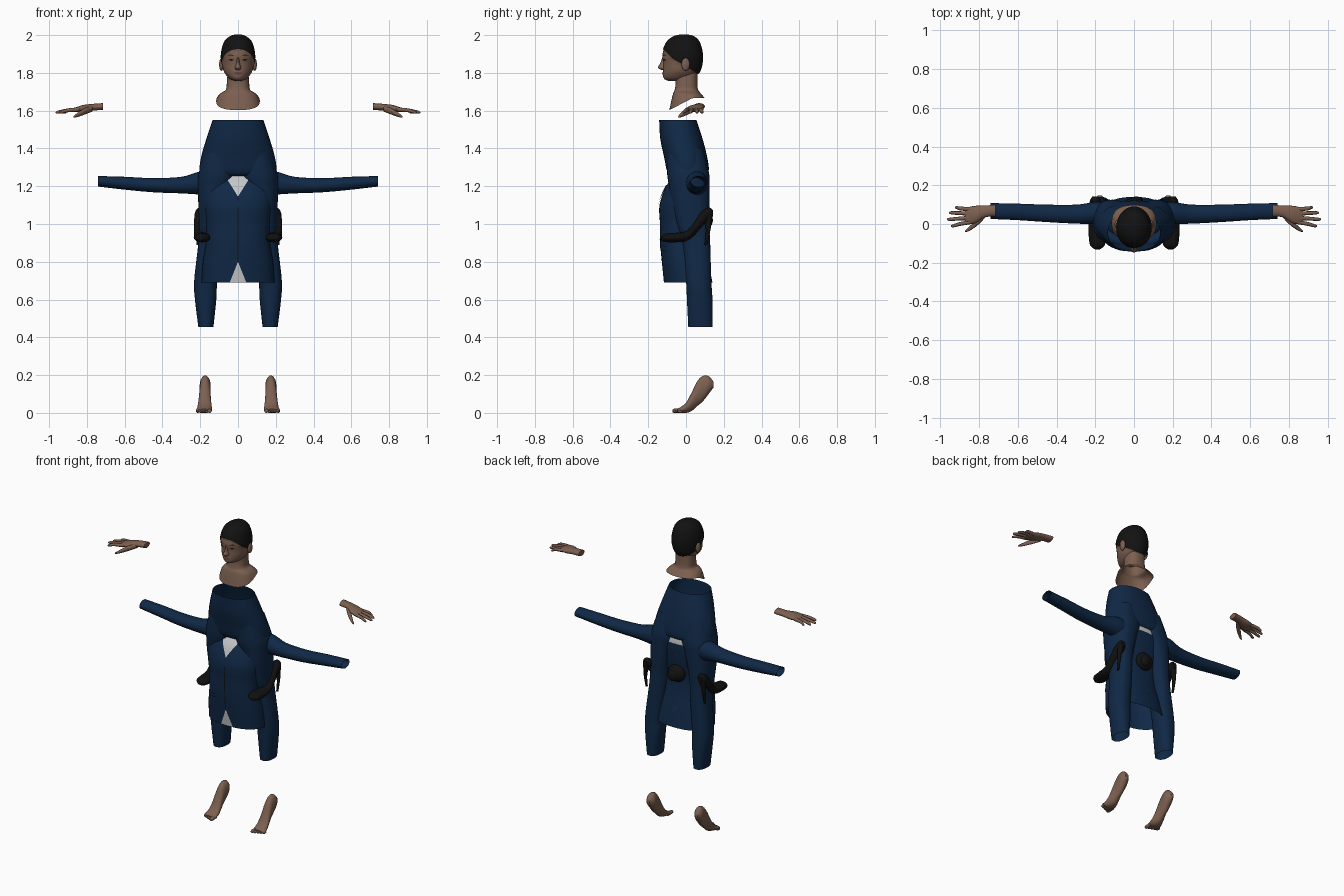
import bpy, bmesh, math
from mathutils import Vector
from mathutils.bvhtree import BVHTree

if "Cube" in bpy.data.objects:
    bpy.data.objects.remove(bpy.data.objects["Cube"])


def material(name, *rgb):
    m = bpy.data.materials.new(name)
    m.use_nodes = True
    m.diffuse_color = (*rgb, 1)
    m.node_tree.nodes["Principled BSDF"].inputs["Base Color"].default_value = (*rgb, 1)
    return m


NAVY = material("navy cloth", .005, .021, .06)
SKIN = material("skin", .2, .115, .08)
HAIR = material("black hair", .006, .006, .006)
SHOE = material("black leather", .005, .005, .005)
SHIRT = material("pale shirt", .55, .56, .57)
LIPS = material("lips", .14, .06, .05)
DARK = material("dark eyes", .01, .008, .007)


def finish(name, bm, mat, mirror=False):
    bmesh.ops.recalc_face_normals(bm, faces=bm.faces)
    me = bpy.data.meshes.new(name)
    bm.to_mesh(me)
    bm.free()
    me.materials.append(mat)
    ob = bpy.data.objects.new(name, me)
    bpy.context.collection.objects.link(ob)
    bpy.ops.object.select_all(action="DESELECT")
    ob.select_set(True)
    bpy.context.view_layer.objects.active = ob
    bpy.ops.object.shade_smooth_by_angle(angle=math.radians(45))
    if mirror:
        mod = ob.modifiers.new("Mirror", "MIRROR")
        mod.use_mirror_merge = False
    return ob


def spline(rows, steps):
    """Smooth rows of numbers with a Catmull-Rom curve."""
    out = []
    for i in range(len(rows) - 1):
        four = [rows[max(0, min(len(rows) - 1, i + k))] for k in (-1, 0, 1, 2)]
        for s in range(steps):
            t = s / steps
            out.append([b + (c - a) * t / 2 + (a - 2.5 * b + 2 * c - d / 2) * t * t
                        + (1.5 * (b - c) + (d - a) / 2) * t ** 3
                        for a, b, c, d in zip(*four)])
    return out + [list(rows[-1])]


def loft(name, axis, rows, mat, mirror=False, caps=True, power=2, sides=32, steps=5, tweak=None):
    """Skin over oval sections: position on the axis, then the extents across it."""
    bm = bmesh.new()
    rings = []
    for t, a0, a1, b0, b1 in spline(rows, steps):
        ring = []
        for i in range(sides):
            w = 2 * math.pi * i / sides
            u, v = (math.copysign(abs(f(w)) ** (2 / power), f(w)) for f in (math.cos, math.sin))
            a, b = (a0 + a1 + (a1 - a0) * u) / 2, (b0 + b1 + (b1 - b0) * v) / 2
            p = Vector({"x": (t, a, b), "y": (a, t, b), "z": (a, b, t)}[axis])
            ring.append(bm.verts.new(tweak(p) if tweak else p))
        rings.append(ring)
    for r, q in zip(rings, rings[1:]):
        for i in range(sides):
            j = (i + 1) % sides
            bm.faces.new((r[i], r[j], q[j], q[i]))
    if caps:
        bm.faces.new(rings[0])
        bm.faces.new(rings[-1])
    return finish(name, bm, mat, mirror)


def body(name, rows, mat, **kw):
    """Symmetric upright loft: height, half width, front, back."""
    return loft(name, "z", [(z, -w, w, f, b) for z, w, f, b in rows], mat, **kw)


def digit(name, axis, points, mat):
    """Round tapered finger or toe: centre points with radii."""
    k = "xyz".index(axis)
    rows = []
    for *p, r in points:
        t = p.pop(k)
        rows.append((t, p[0] - r, p[0] + r, p[1] - r, p[1] + r))
    return loft(name, axis, rows, mat, mirror=True, sides=12, steps=3)


def ball(name, centre, size, mat, mirror=False):
    bm = bmesh.new()
    bmesh.ops.create_uvsphere(bm, u_segments=24, v_segments=14, radius=1)
    for v in bm.verts:
        v.co = Vector(centre) + Vector(a * b for a, b in zip(v.co, size))
    return finish(name, bm, mat, mirror)


def recolour(ob, cuts, rule, mat, puff=0):
    """Cut along planes, then colour the faces that satisfy the rule."""
    bm = bmesh.new()
    bm.from_mesh(ob.data)
    for point, normal in cuts:
        bmesh.ops.bisect_plane(bm, geom=bm.verts[:] + bm.edges[:] + bm.faces[:],
                               plane_co=point, plane_no=normal)
    ob.data.materials.append(mat)
    chosen = [f for f in bm.faces if rule(f.calc_center_median())]
    for f in chosen:
        f.material_index = len(ob.data.materials) - 1
    bm.normal_update()
    for v in {v for f in chosen for v in f.verts}:
        v.co += v.normal * puff
    bm.to_mesh(ob.data)
    bm.free()


def plate(name, target, outline, mat, lift=.003):
    """Thin patch laid on the front of a target, mirrored."""
    bm = bmesh.new()
    bm.from_mesh(target.data)
    tree = BVHTree.FromBMesh(bm)
    bm.free()
    bm = bmesh.new()
    bm.faces.new([bm.verts.new((x, -1, z)) for x, z in outline])
    bmesh.ops.subdivide_edges(bm, edges=bm.edges[:], cuts=4, use_grid_fill=True)
    bmesh.ops.triangulate(bm, faces=bm.faces[:])
    for v in bm.verts:
        hit = tree.ray_cast(v.co, Vector((0, 1, 0)))[0]
        v.co.y = (hit.y if hit else -.1) - lift
    return finish(name, bm, mat, True)


# Head, with the hair cut into it
head = body("head", [(2, .012, -.025, .005), (1.99, .042, -.065, .042), (1.96, .072, -.102, .07),
                     (1.9, .087, -.124, .086), (1.85, .084, -.12, .084), (1.81, .076, -.121, .072),
                     (1.782, .058, -.121, .05), (1.766, .04, -.113, .03), (1.757, .015, -.09, 0)],
            SKIN, steps=6)
recolour(head, [((0, -.118, 1.925), (0, 1, 1)), ((0, -.05, 1.865), (0, .62, 1))],
         lambda c: c.z > max(1.925 - (c.y + .118), 1.865 - .62 * (c.y + .05)), HAIR, .004)
ball("ears", (.088, -.002, 1.845), (.012, .022, .034), SKIN, True)
body("nose", [(1.885, .007, -.124, -.09), (1.85, .01, -.137, -.09), (1.828, .017, -.148, -.09),
              (1.815, .011, -.13, -.09)], SKIN, sides=16)
plate("eyes", head, [(.02, 1.868), (.035, 1.875), (.052, 1.87), (.035, 1.863)], DARK)
plate("eyebrows", head, [(.016, 1.888), (.04, 1.898), (.058, 1.89), (.04, 1.892)], HAIR)
plate("lips", head, [(0, 1.804), (.01, 1.806), (.026, 1.798), (.012, 1.79), (0, 1.789)], LIPS)


# Neck with an uneven lower edge, low at the front
def drop(p):
    if p.z < 1.69:
        p.z = 1.69 + (p.z - 1.69) * max(.3, min(1.15, .55 - p.y * 7))
    return p


body("neck", [(1.81, .055, -.06, .062), (1.75, .059, -.055, .06), (1.71, .065, -.06, .064),
              (1.685, .098, -.07, .08), (1.615, .116, -.088, .098)], SKIN,
     caps=False, power=2.5, tweak=drop)

# Trousers: open waist and two legs
body("trouser_hips", [(1.55, .135, -.142, .055), (1.45, .168, -.136, .088), (1.35, .196, -.115, .113),
                      (1.28, .2, -.1, .12), (1.255, .15, -.075, .095), (1.25, .04, -.02, .03)],
     NAVY, caps=False, power=2.2)
loft("trouser_legs", "z", [(1.4, .02, .17, -.1, .09), (1.27, .005, .208, -.1, .122),
                           (1.2, .03, .212, -.09, .125), (1.1, .06, .21, -.075, .125),
                           (1, .08, .207, -.05, .123), (.9, .09, .21, -.02, .128),
                           (.7, .11, .232, 0, .134), (.6, .115, .228, .005, .14),
                           (.455, .13, .21, .012, .14)], NAVY, mirror=True, caps=False, power=2.3)

# Jacket with the shirt showing at the collar and the hem
jacket = body("jacket", [(1.29, .08, -.03, .085), (1.26, .15, -.06, .105), (1.2, .18, -.105, .11),
                         (1.1, .18, -.14, .1), (1, .168, -.138, .085), (.9, .17, -.137, .095),
                         (.8, .186, -.128, .118), (.69, .194, -.117, .14)],
              NAVY, caps=False, power=2.3, sides=48)
cuts = [((0, 0, z), (s * k, 0, 1)) for z, k in ((1.145, 1.6), (.8, 2.5)) for s in (1, -1)]
recolour(jacket, cuts, lambda c: c.y < 0 and (c.z > 1.145 + 1.6 * abs(c.x) or c.z < .8 - 2.5 * abs(c.x))
         or c.y > 0 and c.z > 1.225 and abs(c.x) < .05, SHIRT)
plate("lapels", jacket, [(.002, 1.1), (.002, 1.14), (.045, 1.212), (.08, 1.2), (.07, 1.17)], NAVY, .006)
plate("pocket_flaps", jacket, [(.06, .87), (.06, .895), (.14, .88), (.14, .855)], NAVY, .007)
plate("front_seam", jacket, [(0, .8), (0, 1.14), (.003, 1.14), (.003, .8)], SHOE, .002)

# Sleeves
loft("sleeves", "x", [(.12, 0, .11, 1.14, 1.28), (.2, 0, .113, 1.155, 1.278), (.3, .002, .1, 1.162, 1.25),
                      (.45, .01, .1, 1.168, 1.243), (.6, .02, .105, 1.182, 1.25),
                      (.74, .026, .108, 1.198, 1.254)], NAVY, mirror=True, caps=False)

# Hands
loft("palms", "x", [(.715, .04, .1, 1.604, 1.64), (.77, .034, .095, 1.6, 1.636),
                    (.82, .004, .094, 1.592, 1.63), (.86, 0, .086, 1.594, 1.617),
                    (.872, .006, .08, 1.597, 1.612)], SKIN, mirror=True, sides=20)
for finger, y, spread, tip in (("little", .076, .009, .925), ("ring", .054, .004, .955),
                               ("middle", .032, -.008, .965), ("index", .01, -.02, .945)):
    digit(finger + "_fingers", "x", [(.845, y, 1.606, .011), (.9, y + spread / 2, 1.602, .01),
                                     (tip - .01, y + spread, 1.592, .008),
                                     (tip, y + spread, 1.59, .003)], SKIN)
digit("thumbs", "x", [(.77, .045, 1.61, .014), (.81, .008, 1.597, .017), (.85, -.024, 1.577, .011),
                      (.872, -.038, 1.567, .004)], SKIN)

# Feet on tiptoe
loft("feet", "y", [(.146, .165, .188, .135, .165), (.12, .146, .202, .1, .194), (.09, .145, .203, .062, .196),
                   (.06, .145, .205, .036, .168), (.03, .142, .21, .01, .108), (0, .138, .216, 0, .054),
                   (-.03, .138, .222, 0, .03), (-.048, .143, .217, .003, .02)],
     SKIN, mirror=True, sides=20)
for i in range(5):
    x, front = .15 + .016 * i, -.072 + .007 * i
    r = .011 if i == 0 else .008
    digit("toes_%d" % (i + 1), "y", [(x, -.02, r, r), (x, front + .008, r, r), (x, front, r, .004)], SKIN)

# High-heeled shoes beside the hips
loft("shoes", "y", [(-.132, .178, .2, .915, .933), (-.11, .152, .226, .905, .949),
                    (-.06, .146, .234, .903, .953), (0, .155, .234, .91, .962),
                    (.04, .165, .234, .935, 1.005), (.08, .17, .232, .982, 1.062),
                    (.12, .172, .228, 1.02, 1.087), (.142, .185, .215, 1.04, 1.075)],
     SHOE, mirror=True, sides=20)
loft("shoe_heels", "z", [(1.05, .18, .226, .095, .142), (.97, .204, .224, .105, .13),
                         (.89, .207, .22, .098, .113)], SHOE, mirror=True, sides=16)

# Coiled hair bun behind the jacket
ball("bun", (0, .095, 1.03), (.058, .04, .056), HAIR)
ball("bun_coil", (.012, .122, 1.02), (.034, .02, .036), HAIR)
